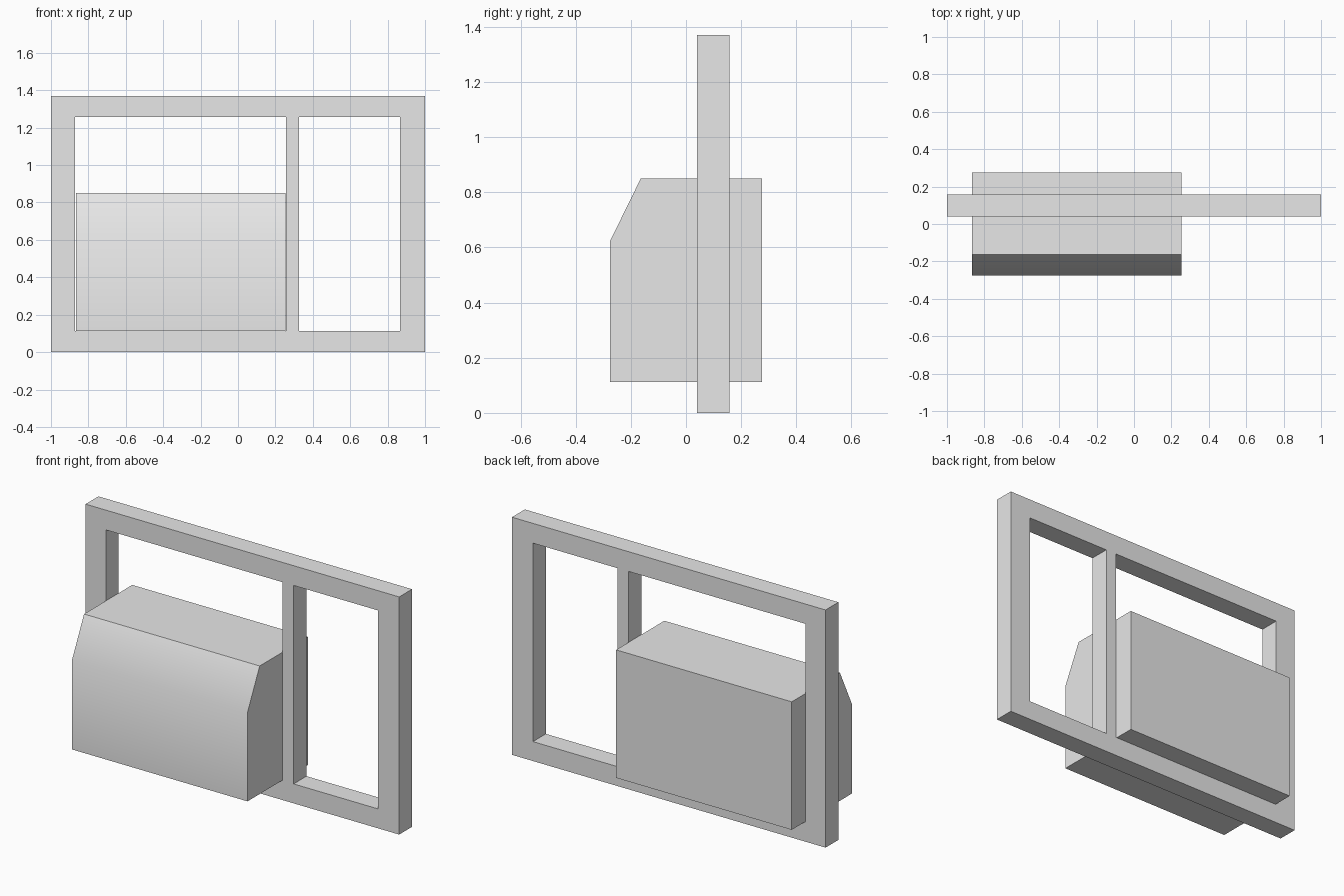
import bpy, bmesh, math

cube = bpy.data.objects.get("Cube")
if cube:
    bpy.data.objects.remove(cube)

grey = bpy.data.materials.new("plain_grey")
grey.use_nodes = True
grey.diffuse_color = (0.8, 0.8, 0.8, 1)
grey.node_tree.nodes["Principled BSDF"].inputs["Base Color"].default_value = (0.8, 0.8, 0.8, 1)


def extruded(name, outlines, shift):
    """Make a solid by extruding flat, edge-sharing outlines along a vector."""
    bm = bmesh.new()
    for outline in outlines:
        bm.faces.new([bm.verts.new(p) for p in outline])
    bmesh.ops.remove_doubles(bm, verts=bm.verts, dist=0.0001)
    result = bmesh.ops.extrude_face_region(bm, geom=bm.faces[:], use_keep_orig=True)
    moved = [g for g in result["geom"] if isinstance(g, bmesh.types.BMVert)]
    bmesh.ops.translate(bm, verts=moved, vec=shift)
    bmesh.ops.recalc_face_normals(bm, faces=bm.faces)
    mesh = bpy.data.meshes.new(name)
    bm.to_mesh(mesh)
    bm.free()
    mesh.materials.append(grey)
    obj = bpy.data.objects.new(name, mesh)
    bpy.context.collection.objects.link(obj)
    return obj


# Window frame: a grid of cells with the two openings left out
xs = [-1, -0.871, 0.257, 0.327, 0.866, 1]
zs = [0, 0.112, 1.256, 1.37]
front_y, depth = 0.04, 0.117
cells = []
for i, (x0, x1) in enumerate(zip(xs, xs[1:])):
    for j, (z0, z1) in enumerate(zip(zs, zs[1:])):
        if j == 1 and i in (1, 3):
            continue
        cells.append([(x, front_y, z) for x, z in ((x0, z0), (x1, z0), (x1, z1), (x0, z1))])
extruded("window_frame", cells, (0, depth, 0))

# Box unit passing through the wide opening, with a sloped upper front edge
left, right = -0.867, 0.253
profile = [(-0.275, 0.112), (0.275, 0.112), (0.275, 0.85), (-0.164, 0.85), (-0.275, 0.624)]
unit = extruded("box_unit", [[(left, y, z) for y, z in profile]], (right - left, 0, 0))

# Soft blend between the front and its slope, sharp elsewhere
bpy.ops.object.select_all(action="DESELECT")
unit.select_set(True)
bpy.context.view_layer.objects.active = unit
bpy.ops.object.shade_smooth_by_angle(angle=math.radians(35))
